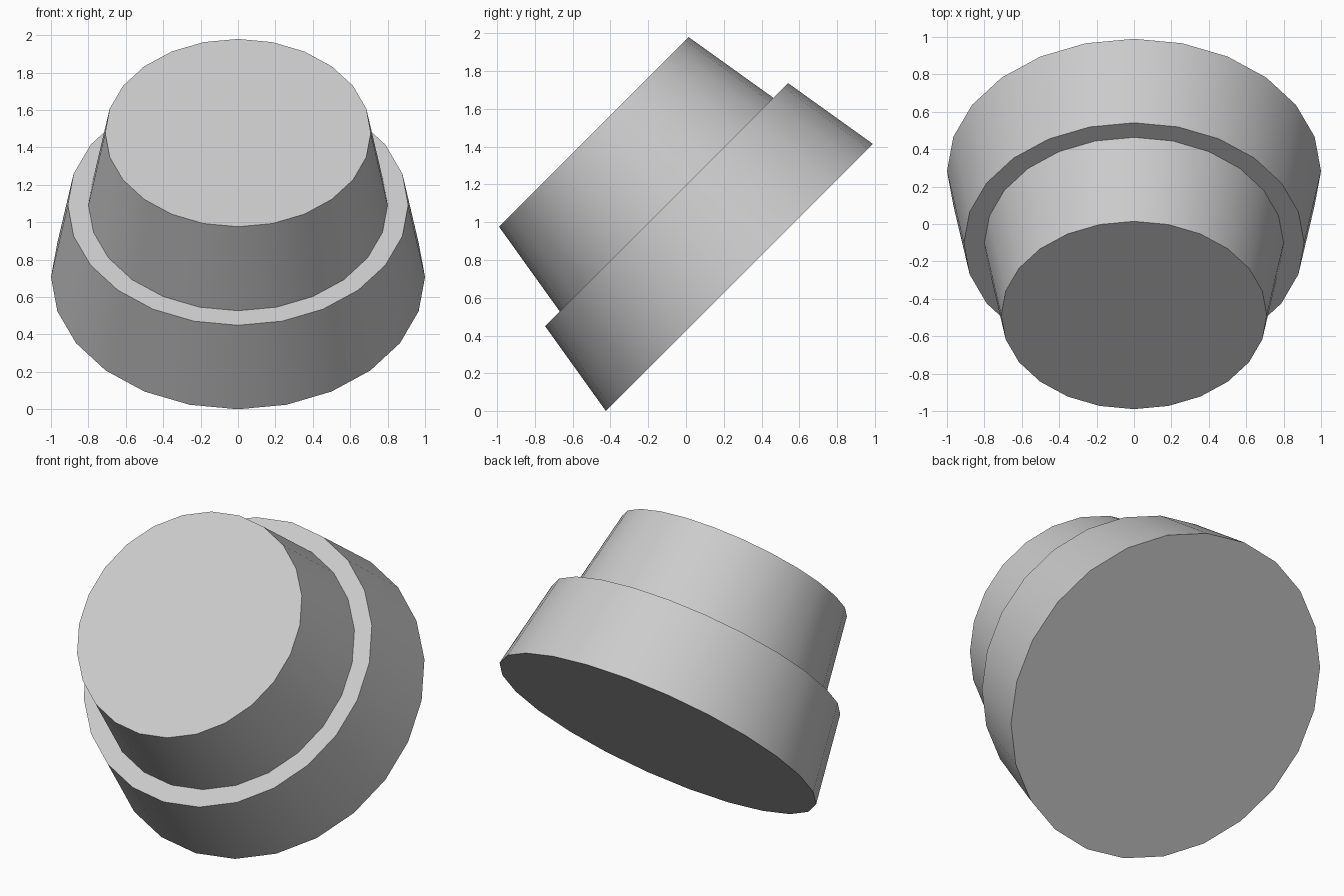
import bpy, bmesh, math

if "Cube" in bpy.data.objects:
    bpy.data.objects.remove(bpy.data.objects["Cube"])

SIDES = 24
# Stepped, slightly tapered profile: (radius, height) from base to top
PROFILE = [(1.0, 0.0), (0.91, 0.545), (0.8, 0.545), (0.71, 1.09)]

bm = bmesh.new()
rings = []
for r, h in PROFILE:
    rings.append([bm.verts.new((r * math.cos(2 * math.pi * i / SIDES),
                                r * math.sin(2 * math.pi * i / SIDES), h))
                  for i in range(SIDES)])

# Walls and step
for low, high in zip(rings, rings[1:]):
    for i in range(SIDES):
        j = (i + 1) % SIDES
        bm.faces.new((low[i], low[j], high[j], high[i]))

# Flat end caps
bm.faces.new(rings[0][::-1])
bm.faces.new(rings[-1])

mesh = bpy.data.meshes.new("stepped_knob")
bm.to_mesh(mesh)
bm.free()
knob = bpy.data.objects.new("stepped_knob", mesh)
bpy.context.collection.objects.link(knob)

# Lean the knob forward, resting on its front base edge
knob.rotation_euler = (math.radians(45), 0, 0)
knob.location = (0, 0.283, math.sqrt(0.5))

# Smooth walls, sharp rims
bpy.context.view_layer.objects.active = knob
knob.select_set(True)
bpy.ops.object.shade_smooth_by_angle(angle=math.radians(30))
